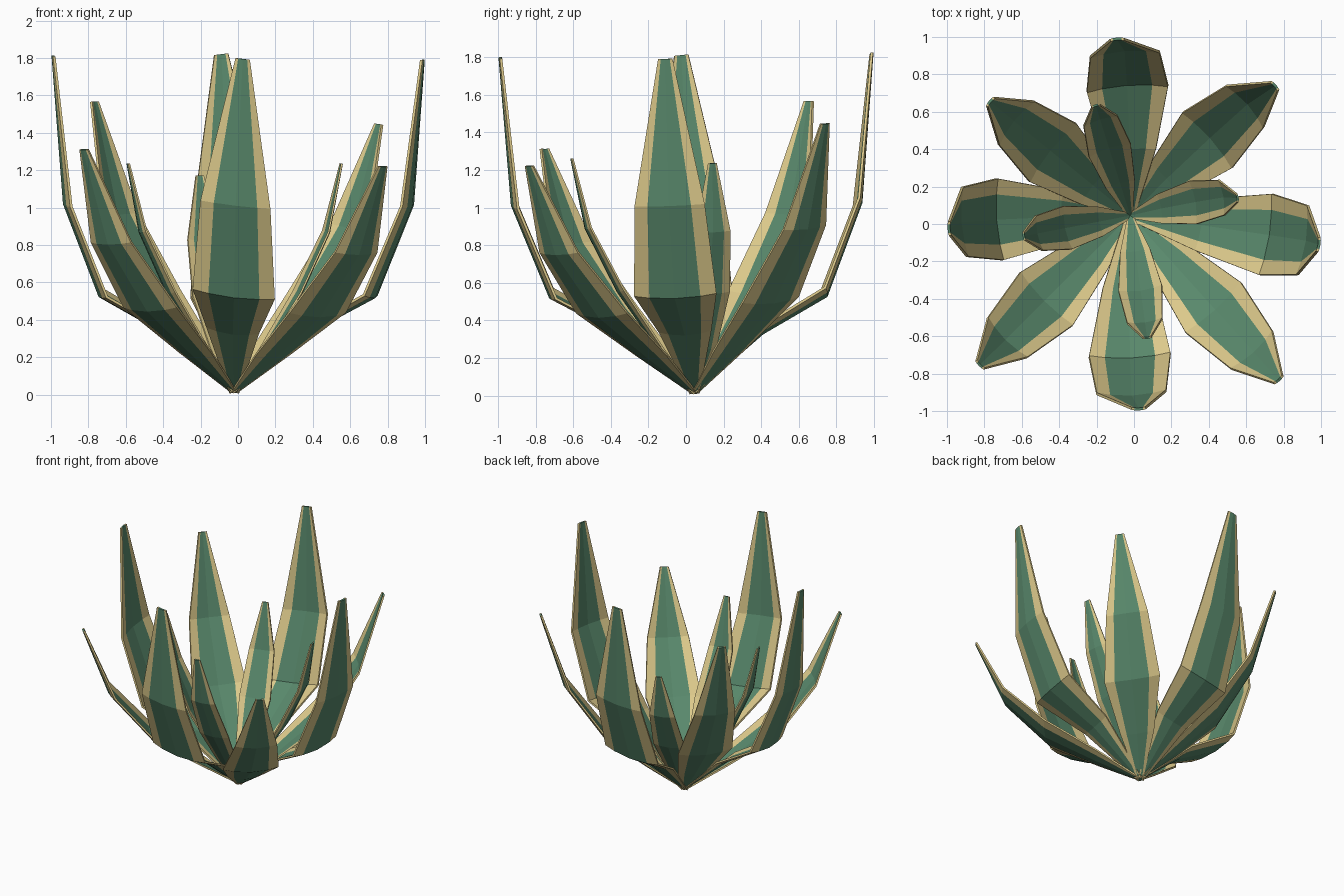
import bpy, bmesh
from mathutils import Vector

if "Cube" in bpy.data.objects:
    bpy.data.objects.remove(bpy.data.objects["Cube"])


def material(name, color):
    m = bpy.data.materials.new(name)
    m.diffuse_color = color
    m.use_nodes = True
    m.node_tree.nodes["Principled BSDF"].inputs["Base Color"].default_value = m.diffuse_color
    return m


GREEN = material("leaf_green", (0.10, 0.25, 0.15, 1))
YELLOW = material("leaf_edge_yellow", (0.72, 0.59, 0.26, 1))
BASE = Vector((-0.02, 0.045, 0.015))
COLS = (-1, -0.62, 0, 0.62, 1)
BOW = (0, 0.7, 1, 1, 0)  # share of sideways bow per ring

# Rings along a leaf: (radius fraction, height fraction, width, bowl depth)
LARGE = [(0, 0, 0.05, 0.0), (0.38, 0.175, 0.28, 0.025), (0.74, 0.285, 0.44, 0.03),
         (0.935, 0.56, 0.375, 0.025), (1, 1, 0.075, 0.005)]
MEDIUM = [(0, 0, 0.04, 0.0), (0.27, 0.15, 0.24, 0.025), (0.575, 0.335, 0.40, 0.03),
          (0.835, 0.61, 0.30, 0.025), (1, 1, 0.06, 0.005)]
SMALL = [(0, 0, 0.03, 0.0), (0.3, 0.19, 0.16, 0.015), (0.62, 0.43, 0.235, 0.02),
         (0.88, 0.70, 0.19, 0.015), (1, 1, 0.045, 0.004)]


def leaf(name, tip, bow, rings, thick):
    """Channelled blade running from the shared base to the given tip."""
    span = Vector(tip) - BASE
    flat = Vector((span.x, span.y, 0))
    side = Vector((-span.y, span.x, 0)).normalized()
    tilted = (side + Vector((0, 0, bow * 3.5))).normalized()
    centers = [BASE + flat * r + Vector((0, 0, span.z * h)) + side * (bow * b)
               for (r, h, _, _), b in zip(rings, BOW)]
    bm = bmesh.new()
    grid = []
    for i, (_, _, width, bowl) in enumerate(rings):
        tangent = centers[min(i + 1, len(rings) - 1)] - centers[max(i - 1, 0)]
        inward = tangent.cross(side).normalized()
        if inward.z < 0:
            inward = -inward
        grid.append([bm.verts.new(centers[i] + tilted * (u * width / 2) + inward * (bowl * u * u))
                     for u in COLS])
    for a, b in zip(grid, grid[1:]):
        for j in range(len(COLS) - 1):
            f = bm.faces.new((a[j], a[j + 1], b[j + 1], b[j]))
            f.material_index = 1 if j in (0, 3) else 0
    bmesh.ops.recalc_face_normals(bm, faces=bm.faces)
    me = bpy.data.meshes.new(name)
    bm.to_mesh(me)
    bm.free()
    me.materials.append(GREEN)
    me.materials.append(YELLOW)
    ob = bpy.data.objects.new(name, me)
    bpy.context.collection.objects.link(ob)
    mod = ob.modifiers.new("thickness", "SOLIDIFY")
    mod.thickness = thick
    mod.offset = 0


# Outer upright leaves
for n, tip, bow in (("right", (0.99, -0.11, 1.79), 0.01), ("left", (-0.99, -0.025, 1.81), -0.03),
                    ("front", (0.025, -0.99, 1.795), -0.035), ("back", (-0.09, 0.99, 1.82), -0.035)):
    leaf("large_leaf_" + n, tip, bow, LARGE, 0.014)

# Diagonal leaves
for n, tip, bow in (("back_right", (0.755, 0.74, 1.445), 0.025), ("back_left", (-0.77, 0.655, 1.565), 0),
                    ("front_left", (-0.825, -0.755, 1.31), 0), ("front_right", (0.775, -0.835, 1.22), 0)):
    leaf("medium_leaf_" + n, tip, bow, MEDIUM, 0.013)

# Short inner leaves
for n, tip, bow in (("right", (0.555, 0.14, 1.235), 0.015), ("left", (-0.59, -0.065, 1.235), 0),
                    ("front", (0.07, -0.61, 1.26), 0), ("back", (-0.205, 0.635, 1.17), 0)):
    leaf("small_leaf_" + n, tip, bow, SMALL, 0.01)
